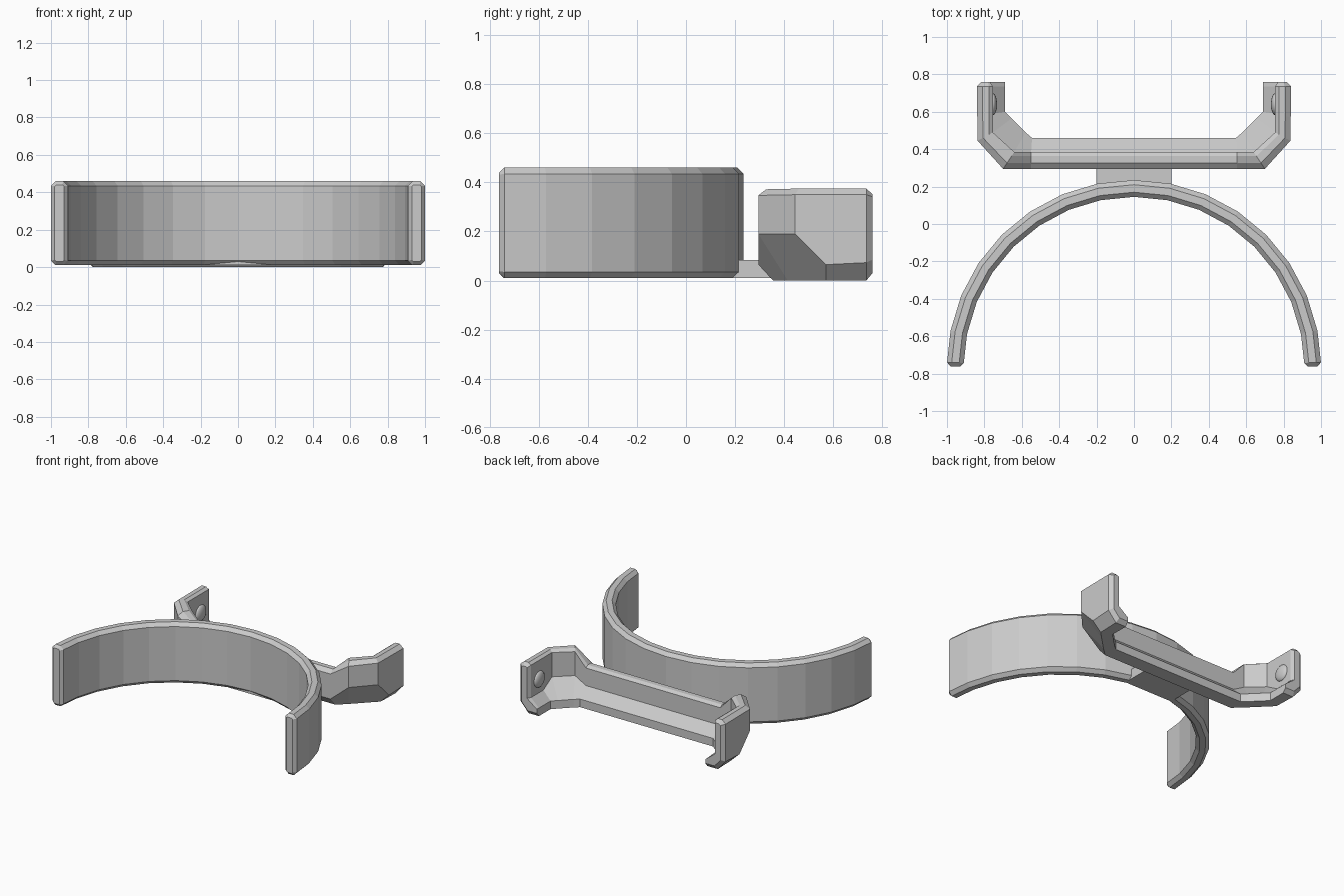
import bpy, bmesh
from math import sin, cos, pi
from mathutils import Matrix

if "Cube" in bpy.data.objects:
    bpy.data.objects.remove(bpy.data.objects["Cube"])


def loft(name, rings):
    """Skin equal-length rings of points and cap both ends."""
    bm = bmesh.new()
    vs = [[bm.verts.new(p) for p in r] for r in rings]
    n = len(vs[0])
    for a, b in zip(vs, vs[1:]):
        for i in range(n):
            bm.faces.new((a[i], a[(i + 1) % n], b[(i + 1) % n], b[i]))
    bm.faces.new(vs[0])
    bm.faces.new(vs[-1][::-1])
    bmesh.ops.recalc_face_normals(bm, faces=bm.faces)
    return finish(name, bm)


def finish(name, bm):
    me = bpy.data.meshes.new(name)
    bm.to_mesh(me)
    bm.free()
    ob = bpy.data.objects.new(name, me)
    bpy.context.collection.objects.link(ob)
    return ob


# Curved band: chamfered rectangle swept around a half circle
def band_ring(angle, inset=0.0):
    r0, r1, z0, z1, c = 0.91 + inset, 1.0 - inset, 0.01 + inset, 0.46 - inset, 0.025
    if inset:
        c = 0.008
    prof = [(r0 + c, z0), (r1 - c, z0), (r1, z0 + c), (r1, z1 - c),
            (r1 - c, z1), (r0 + c, z1), (r0, z1 - c), (r0, z0 + c)]
    return [(r * cos(angle), -0.765 + r * sin(angle), z) for r, z in prof]


e = 0.025
rings = [band_ring(0.003, 0.02), band_ring(e)]
rings += [band_ring(k * pi / 16) for k in range(1, 16)]
rings += [band_ring(pi - e), band_ring(pi - 0.003, 0.02)]
loft("curved_band", rings)

# Connector tab between band and bracket
bm = bmesh.new()
bmesh.ops.create_cube(bm, size=1, matrix=Matrix.Translation((0, 0.255, 0.047)) @ Matrix.Diagonal((0.4, 0.21, 0.074, 1)))
finish("connector_tab", bm)


# Bracket: wall with a sloping inner ledge, section changing along its length
def station(outer, keel, lip, inner, lower, ledge, top, tz=0.025, lip_z=0.06, floor=0.0):
    mix = lambda t: tuple(o + (i - o) * t for o, i in zip(outer, inner))
    return [(*outer, lower), (*keel, floor), (*lip, floor), (*lip, lip_z),
            (*inner, ledge), (*inner, top - tz * 0.6), (*mix(0.75), top),
            (*mix(0.35), top), (*outer, top - tz)]


half = [
    station((0.815, 0.76), (0.765, 0.76), (0.69, 0.76), (0.77, 0.76), 0.085, 0.12, 0.352, 0.01, 0.06, 0.03),
    station((0.84, 0.735), (0.775, 0.735), (0.69, 0.735), (0.755, 0.735), 0.073, 0.12, 0.375),
    station((0.838, 0.57), (0.77, 0.57), (0.69, 0.60), (0.755, 0.59), 0.065, 0.12, 0.375),
    station((0.836, 0.445), (0.72, 0.52), (0.655, 0.565), (0.755, 0.49), 0.19, 0.18, 0.375),
    station((0.70, 0.295), (0.615, 0.415), (0.58, 0.49), (0.64, 0.385), 0.19, 0.18, 0.372),
    station((0.55, 0.295), (0.55, 0.355), (0.545, 0.46), (0.55, 0.385), 0.065, 0.13, 0.275),
]
mirrored = [[(-x, y, z) for x, y, z in r] for r in reversed(half)]
loft("bracket", half + mirrored)

# Domed pivot pins on the inner faces of the bracket arms
for s, side in ((1, "right"), (-1, "left")):
    bm = bmesh.new()
    bmesh.ops.create_uvsphere(bm, u_segments=20, v_segments=12, radius=1,
        matrix=Matrix.Translation((s * 0.757, 0.64, 0.22)) @ Matrix.Diagonal((0.025, 0.06, 0.06, 1)))
    pin = finish(side + "_pivot_pin", bm)
    for p in pin.data.polygons:
        p.use_smooth = True
